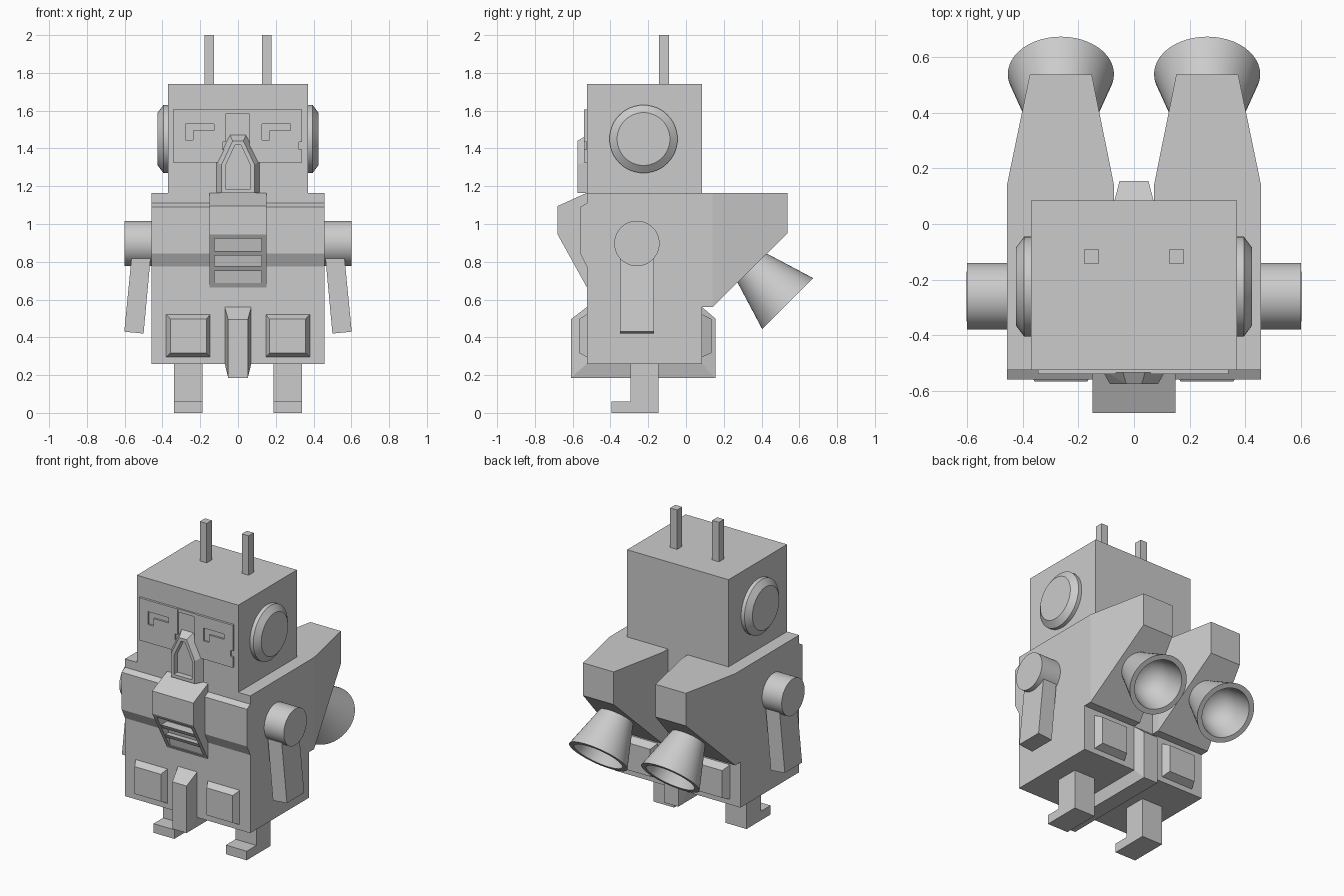
import bpy, bmesh, math
from mathutils import Vector

cube = bpy.data.objects.get("Cube")
if cube:
    bpy.data.objects.remove(cube, do_unlink=True)

grey = bpy.data.materials.new("plain grey")
grey.use_nodes = True
grey.diffuse_color = (0.6, 0.6, 0.6, 1)
grey.node_tree.nodes["Principled BSDF"].inputs["Base Color"].default_value = (0.6, 0.6, 0.6, 1)

SIDES = ((-1, "right"), (1, "left"))
FRONT, BACK = -0.525, 0.085


def finish(name, bm, smooth=False):
    bmesh.ops.recalc_face_normals(bm, faces=bm.faces)
    mesh = bpy.data.meshes.new(name)
    bm.to_mesh(mesh)
    bm.free()
    mesh.materials.append(grey)
    if smooth:
        mesh.shade_smooth()
        mesh.set_sharp_from_angle(angle=math.radians(30))
    obj = bpy.data.objects.new(name, mesh)
    bpy.context.collection.objects.link(obj)
    return obj


def hull_bm(points):
    """Convex solid with its flat sides merged into single faces."""
    bm = bmesh.new()
    verts = [bm.verts.new(p) for p in points]
    bmesh.ops.convex_hull(bm, input=verts)
    bmesh.ops.dissolve_limit(bm, angle_limit=0.01, verts=bm.verts, edges=bm.edges)
    bmesh.ops.recalc_face_normals(bm, faces=bm.faces)
    return bm


def hull(name, points):
    return finish(name, hull_bm(points))


def box(name, x, y, z):
    return hull(name, [(a, b, c) for a in x for b in y for c in z])


def extrude_x(half, profile):
    return [(s * half, y, z) for s in (-1, 1) for y, z in profile]


def span(s, a, b):
    return sorted((s * a, s * b))


def lathe(name, origin, direction, profile, segments=48):
    """Turn (distance, radius) points around an axis, capping both ends."""
    bm = bmesh.new()
    rot = Vector(direction).to_track_quat('Z', 'Y')
    rings = []
    for d, r in profile:
        angles = [2 * math.pi * i / segments for i in range(segments)]
        rings.append([bm.verts.new(Vector(origin) + rot @ Vector(
            (r * math.cos(a), r * math.sin(a), d))) for a in angles])
    for r0, r1 in zip(rings, rings[1:]):
        for i in range(segments):
            j = (i + 1) % segments
            bm.faces.new((r0[i], r0[j], r1[j], r1[i]))
    bm.faces.new(rings[0])
    bm.faces.new(rings[-1])
    return finish(name, bm, True)


def recess(bm, face, rim):
    """Inset a face and return a loose copy of its middle, ready to push in."""
    bmesh.ops.inset_region(bm, faces=[face], thickness=rim, use_even_offset=True)
    return bmesh.ops.extrude_discrete_faces(bm, faces=[face])["faces"][0]


def cut(obj, cutters):
    for c in cutters:
        c.hide_render = True
        mod = obj.modifiers.new("cut", 'BOOLEAN')
        mod.operation, mod.solver, mod.object = 'DIFFERENCE', 'EXACT', c
    bpy.context.view_layer.update()
    graph = bpy.context.evaluated_depsgraph_get()
    mesh = bpy.data.meshes.new_from_object(obj.evaluated_get(graph))
    obj.modifiers.clear()
    obj.data = mesh
    for c in cutters:
        bpy.data.objects.remove(c, do_unlink=True)


# Main blocks
box("head", (-0.37, 0.37), (FRONT, BACK), (1.165, 1.74))
box("torso", (-0.457, 0.457), (FRONT, BACK), (0.26, 1.165))

# Chest band
hull("chest_band", extrude_x(0.457, [
    (FRONT, 1.11), (-0.56, 1.09), (-0.56, 0.845), (FRONT, 0.775)]))

# Chest vent with a recessed grille
bm = hull_bm(extrude_x(0.15, [(FRONT, 1.165), (-0.68, 1.095), (-0.68, 0.945), (FRONT, 0.665)]))
slope = min((f for f in bm.faces if f.normal.y < -0.5), key=lambda f: f.normal.z)
floor = recess(bm, slope, 0.026)
middle = floor.calc_center_median().z
for v in floor.verts:
    v.co.y = -0.575 if v.co.z > middle else -0.53
finish("chest_vent", bm)


def slope_y(z):
    return FRONT - (z - 0.665) * 0.55 + 0.006


for i, z in enumerate((0.765, 0.845)):
    low, high = z - 0.013, z + 0.013
    hull(f"vent_slat_{i + 1}", extrude_x(0.126, [
        (slope_y(low), low), (slope_y(high), high), (-0.535, low), (-0.535, high)]))

# Central strap wrapping under the torso
hull("hip_strap",
     extrude_x(0.07, [(FRONT, 0.56), (FRONT, 0.26), (BACK, 0.26), (BACK, 0.56)]) +
     extrude_x(0.052, [(-0.61, 0.495), (-0.61, 0.185), (0.155, 0.185), (0.155, 0.5)]))

# Nose with a recessed front
outline = [(0.115, 1.165), (0.115, 1.33), (0.042, 1.47)]
face_line = [(0.087, 1.165), (0.087, 1.315), (0.028, 1.44)]
bm = hull_bm([(s * x, y, z) for s in (-1, 1)
              for y, line in ((FRONT, outline), (-0.575, face_line)) for x, z in line])
floor = recess(bm, min(bm.faces, key=lambda f: f.normal.y), 0.021)
for v in floor.verts:
    v.co.y = -0.535
finish("nose", bm)
box("brow_bar", (-0.065, 0.065), (FRONT, -0.535), (1.583, 1.605))

for s, side in SIDES:
    # Eye plate with an angled slot and an edge notch
    x0 = -0.345 if s < 0 else 0.06
    plate = box(f"{side}_eye_plate", (x0, x0 + 0.28), (FRONT, -0.54), (1.325, 1.605))
    a = x0 + 0.067
    slot = [(a, 1.53), (a + 0.15, 1.53), (a + 0.15, 1.495), (a + 0.04, 1.495),
            (a + 0.04, 1.445), (a, 1.445)]
    bm = bmesh.new()
    rings = [[bm.verts.new((x, y, z)) for x, z in slot] for y in (-0.56, -0.528)]
    for ring in rings:
        bm.faces.new(ring)
    for i in range(len(slot)):
        j = (i + 1) % len(slot)
        bm.faces.new((rings[0][i], rings[0][j], rings[1][j], rings[1][i]))
    cut(plate, [finish("slot_cutter", bm),
                box("notch_cutter", (x0 + 0.262, x0 + 0.3), (-0.56, -0.528), (1.395, 1.435))])

    # Antenna and ear
    box(f"{side}_antenna", span(s, 0.128, 0.178), (-0.143, -0.09), (1.74, 2.0))
    lathe(f"{side}_ear", (s * 0.36, -0.225, 1.45), (s, 0, 0),
          [(0, 0.18), (0.035, 0.18), (0.065, 0.14)])

    # Shoulder and splayed arm
    lathe(f"{side}_shoulder", (s * 0.44, -0.26, 0.897), (s, 0, 0), [(0, 0.12), (0.16, 0.12)])
    hull(f"{side}_arm", [(s * x, y, z) for y in (-0.35, -0.17) for x, z in
                         ((0.462, 0.83), (0.563, 0.83), (0.602, 0.43), (0.5, 0.42))])

    # Leg and foot
    box(f"{side}_leg", span(s, 0.188, 0.34), (-0.295, -0.145), (0.06, 0.27))
    box(f"{side}_foot", span(s, 0.188, 0.34), (-0.395, -0.145), (0, 0.06))

    # Bevelled hip plates, front and back
    for where, wall, out in (("front", FRONT, -0.566), ("back", BACK, 0.135)):
        hull(f"{side}_{where}_hip_plate",
             [(s * x, wall, z) for x in (0.147, 0.38) for z in (0.295, 0.522)] +
             [(s * x, out, z) for x in (0.167, 0.358) for z in (0.317, 0.497)])

    # Tapered back pack
    hull(f"{side}_pack",
         [(s * x, y, z) for x in (0.072, 0.457) for y in (BACK, 0.14) for z in (0.56, 1.165)] +
         [(s * x, 0.537, z) for x in (0.152, 0.375) for z in (0.95, 1.165)])

    # Hollow thruster bell
    lathe(f"{side}_thruster", (s * 0.263, 0.355, 0.762), (0, 1, -1),
          [(-0.03, 0.102), (0.26, 0.191), (0.26, 0.158), (0.17, 0.142),
           (0.1, 0.115), (0.06, 0.075), (0.045, 0.02)])
